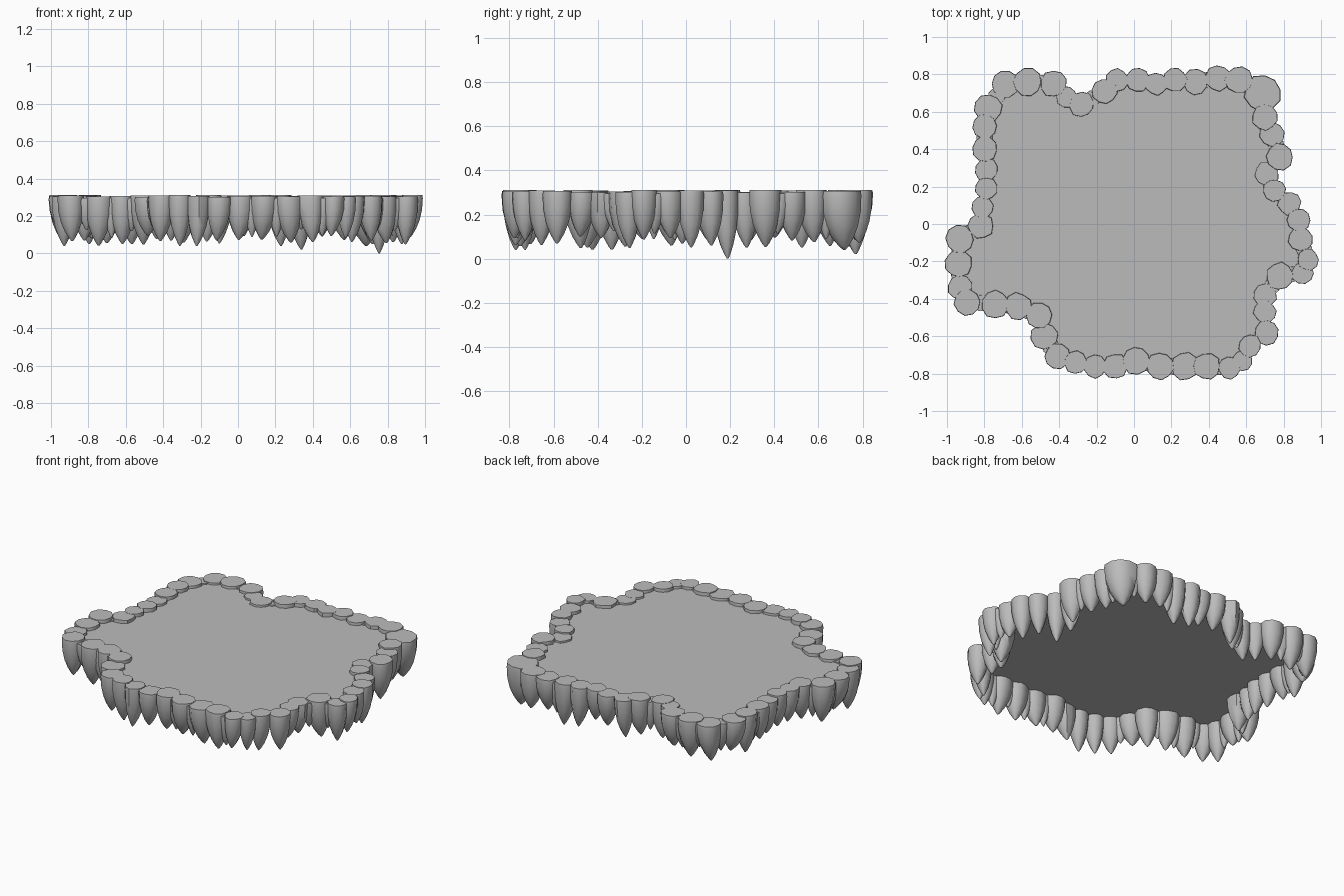
import bpy, bmesh, math, random
from mathutils import Vector

cube = bpy.data.objects.get("Cube")
if cube:
    bpy.data.objects.remove(cube)
random.seed(4)

stone = bpy.data.materials.new("grey stone")
stone.use_nodes = True
stone.diffuse_color = (0.5, 0.5, 0.5, 1)
stone.node_tree.nodes["Principled BSDF"].inputs["Base Color"].default_value = stone.diffuse_color

# Clockwise centres of the hanging stones, in hundredths of a unit
back = [(-69, 75), (-57, 76), (-43, 75), (-36, 68), (-28, 64), (-16, 71), (-9, 77), (2, 77),
        (12, 75), (22, 77), (33, 76), (45, 78), (56, 77)]
left = [(69, 70), (70, 57), (74, 48), (78, 36), (71, 27), (75, 18), (83, 11), (88, 2), (89, -8),
        (93, -19), (90, -26), (78, -28), (70, -38), (70, -47), (71, -58), (62, -65)]
front = [(58, -73), (51, -77), (39, -76), (27, -76), (14, -76), (1, -73), (-10, -76),
         (-21, -76), (-31, -74), (-41, -71)]
right = [(-48, -60), (-51, -49), (-62, -44), (-74, -43), (-89, -42), (-93, -34), (-94, -21),
         (-93, -8), (-82, -1), (-81, 9), (-79, 19), (-79, 29), (-80, 40), (-80, 52), (-78, 62)]
ring = [Vector((x, y)) / 100 for x, y in back + left + front + right]
long_tips = {(75, 18): 0.0, (33, 76): 0.02, (69, 70): 0.04}
SLAB_Z = 0.288
# Depth fraction and relative radius down a hanging stone
PROFILE = [(0, 0.97), (0.08, 1), (0.35, 0.95), (0.6, 0.77), (0.8, 0.5), (0.94, 0.22), (1, 0.06)]


def finish(name, bm, smooth):
    bmesh.ops.recalc_face_normals(bm, faces=bm.faces[:])
    mesh = bpy.data.meshes.new(name)
    bm.to_mesh(mesh)
    bm.free()
    mesh.materials.append(stone)
    obj = bpy.data.objects.new(name, mesh)
    bpy.context.collection.objects.link(obj)
    if smooth:
        bpy.ops.object.select_all(action='DESELECT')
        obj.select_set(True)
        bpy.context.view_layer.objects.active = obj
        bpy.ops.object.shade_smooth_by_angle(angle=math.radians(50))
    return obj


def add_stone(bm, centre, radius, top, tip, sides=10):
    """Loft a blunt, tapering stone hanging from top down to tip."""
    turn = random.uniform(0, math.tau)
    wobble = [random.uniform(0.93, 1.07) for _ in range(sides)]
    lean = Vector((random.uniform(-1, 1), random.uniform(-1, 1))) * radius * 0.2
    loops = []
    for depth, width in PROFILE:
        mid = centre + lean * depth * depth
        z = top + (tip - top) * depth
        loop = []
        for i in range(sides):
            a = turn + math.tau * i / sides
            r = radius * width * wobble[i]
            loop.append(bm.verts.new((mid.x + r * math.cos(a), mid.y + r * math.sin(a), z)))
        loops.append(loop)
    bm.faces.new(loops[0])
    bm.faces.new(loops[-1])
    for upper, lower in zip(loops, loops[1:]):
        for i in range(sides):
            j = (i + 1) % sides
            bm.faces.new((upper[i], upper[j], lower[j], lower[i]))


# Ring of hanging stones, each sized to meet its neighbours
bm = bmesh.new()
for i, centre in enumerate(ring):
    following = ring[(i + 1) % len(ring)]
    gap = ((centre - ring[i - 1]).length + (centre - following).length) / 2
    radius = min(max(gap * 0.6, 0.055), 0.075)
    key = (round(centre.x * 100), round(centre.y * 100))
    if key == left[0]:
        radius = 0.1
    tip = long_tips.get(key, random.uniform(0.04, 0.1))
    add_stone(bm, centre, radius, random.uniform(0.298, 0.312), tip)
    # Small filler stone closing any wide gap
    if (following - centre).length > 0.115:
        add_stone(bm, (centre + following) / 2, 0.045, 0.295, random.uniform(0.08, 0.13))
finish("hanging_stones", bm, True)

# Thin ceiling slab spanning the ring
bm = bmesh.new()
face = bm.faces.new([bm.verts.new((p.x, p.y, SLAB_Z)) for p in ring])
extruded = bmesh.ops.extrude_face_region(bm, geom=[face])
for v in extruded["geom"]:
    if isinstance(v, bmesh.types.BMVert):
        v.co.z -= 0.008
finish("ceiling_slab", bm, False)
